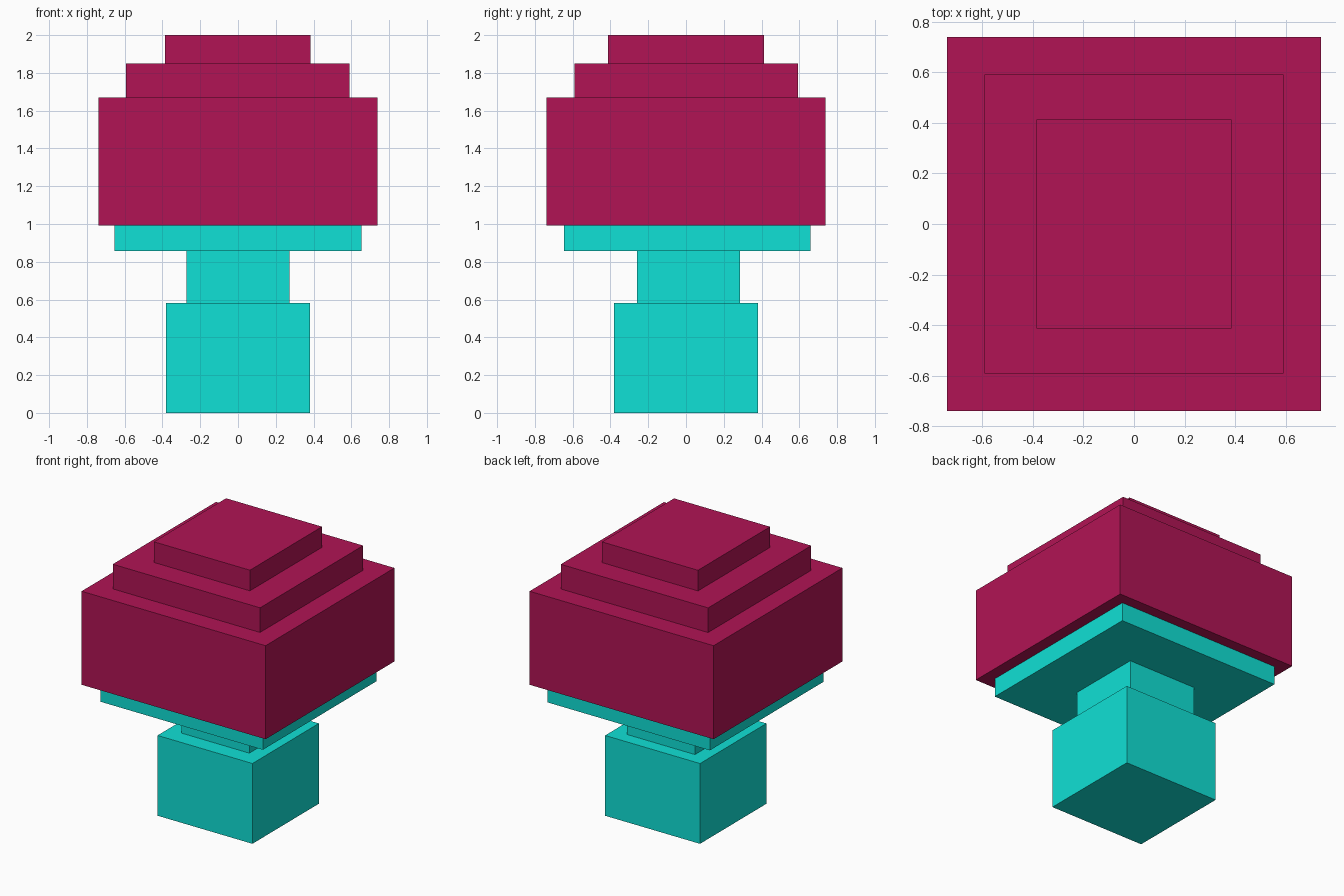
import bpy

if "Cube" in bpy.data.objects:
    bpy.data.objects.remove(bpy.data.objects["Cube"])


def material(name, color):
    mat = bpy.data.materials.new(name)
    mat.diffuse_color = color
    mat.use_nodes = True
    mat.node_tree.nodes["Principled BSDF"].inputs["Base Color"].default_value = mat.diffuse_color
    return mat


def box(name, x, y, z, mat):
    """Box spanning the given (min, max) ranges."""
    spans = (x, y, z)
    bpy.ops.mesh.primitive_cube_add(size=1)
    ob = bpy.context.object
    ob.name = name
    ob.location = [(a + b) / 2 for a, b in spans]
    ob.scale = [b - a for a, b in spans]
    bpy.ops.object.transform_apply(location=True, rotation=False, scale=True)
    ob.data.materials.append(mat)
    return ob


teal = material("teal", (0.005, 0.75, 0.67, 1))
crimson = material("crimson", (0.44, 0.007, 0.09, 1))

# Stem: block foot, narrow neck and wide plate under the cap
box("stem_base", (-0.38, 0.382), (-0.38, 0.382), (0, 0.583), teal)
box("stem_neck", (-0.273, 0.273), (-0.26, 0.287), (0.583, 0.857), teal)
box("under_cap_plate", (-0.653, 0.653), (-0.647, 0.659), (0.857, 0.992), teal)

# Cap: large block with two steps on top
box("cap_body", (-0.739, 0.739), (-0.739, 0.739), (0.992, 1.671), crimson)
box("cap_middle_step", (-0.592, 0.591), (-0.591, 0.592), (1.671, 1.85), crimson)
box("cap_top_step", (-0.386, 0.385), (-0.413, 0.414), (1.85, 2.0), crimson)
